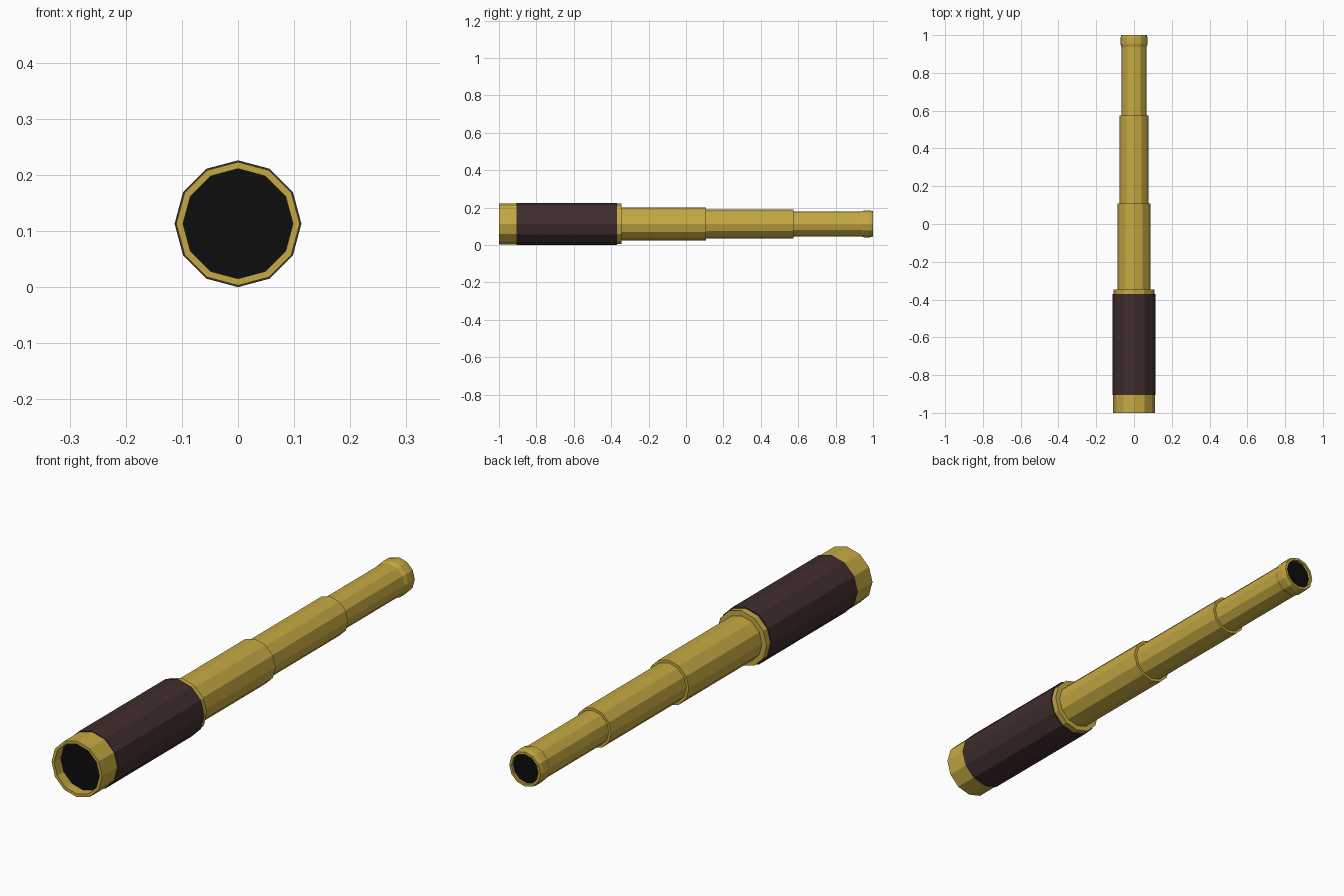
import bpy, bmesh, math

if "Cube" in bpy.data.objects:
    bpy.data.objects.remove(bpy.data.objects["Cube"])

SIDES = 12
AXIS_Z = 0.113


def material(name, color):
    m = bpy.data.materials.new(name)
    m.diffuse_color = (*color, 1)
    m.use_nodes = True
    m.node_tree.nodes["Principled BSDF"].inputs["Base Color"].default_value = m.diffuse_color
    return m


brass = material("brass", (0.56, 0.40, 0.055))
leather = material("leather", (0.052, 0.026, 0.026))
black = material("black_glass", (0.004, 0.004, 0.004))


def lathe(name, profile, mat, closed=True):
    """Spin (radius, y) points around the long axis with 12 flat sides."""
    bm = bmesh.new()
    rings = []
    for r, y in profile:
        rings.append([bm.verts.new((r * math.sin(a), y, AXIS_Z + r * math.cos(a)))
                      for a in (2 * math.pi * i / SIDES for i in range(SIDES))])
    pairs = list(zip(rings, rings[1:]))
    if closed:
        pairs.append((rings[-1], rings[0]))
    for a, b in pairs:
        for i in range(SIDES):
            j = (i + 1) % SIDES
            bm.faces.new((a[i], a[j], b[j], b[i]))
    bmesh.ops.recalc_face_normals(bm, faces=bm.faces)
    me = bpy.data.meshes.new(name)
    bm.to_mesh(me)
    bm.free()
    me.materials.append(mat)
    ob = bpy.data.objects.new(name, me)
    bpy.context.collection.objects.link(ob)
    return ob


def disc(name, r, y, facing, mat):
    """Flat 12-sided lens disc facing -y or +y."""
    bm = bmesh.new()
    vs = [bm.verts.new((r * math.sin(a), y, AXIS_Z + r * math.cos(a)))
          for a in (2 * math.pi * i / SIDES for i in range(SIDES))]
    f = bm.faces.new(vs)
    f.normal_update()
    if f.normal.y * facing < 0:
        f.normal_flip()
    me = bpy.data.meshes.new(name)
    bm.to_mesh(me)
    bm.free()
    me.materials.append(mat)
    ob = bpy.data.objects.new(name, me)
    bpy.context.collection.objects.link(ob)


# Objective end: brass ring with recessed lens
lathe("objective_ring", [(0.11, -1.0), (0.11, -0.905), (0.098, -0.905), (0.098, -1.0)], brass)
disc("objective_lens", 0.098, -0.96, -1, black)

# Leather grip and the brass collar behind it
lathe("leather_grip", [(0.113, -0.905), (0.113, -0.37), (0.09, -0.37), (0.09, -0.905)], leather)
lathe("grip_collar", [(0.108, -0.37), (0.108, -0.346), (0.087, -0.346), (0.087, -0.37)], brass)

# Three telescoping draw tubes: start, end, outer radius, radius of the next tube
tubes = [("large", -0.37, 0.108, 0.088, 0.077),
         ("middle", 0.108, 0.574, 0.077, 0.067),
         ("small", 0.574, 0.943, 0.067, 0.06)]
for label, y0, y1, r, inner in tubes:
    lathe(label + "_draw_tube", [(r, y0), (r, y1), (inner, y1), (inner, y0)], brass)

# Eyepiece: bevelled cap with recessed lens
lathe("eyepiece_cap", [(0.067, 0.938), (0.0715, 0.953), (0.0715, 0.982), (0.068, 1.0),
                       (0.058, 1.0), (0.058, 0.938)], brass)
disc("eyepiece_lens", 0.058, 0.99, 1, black)
